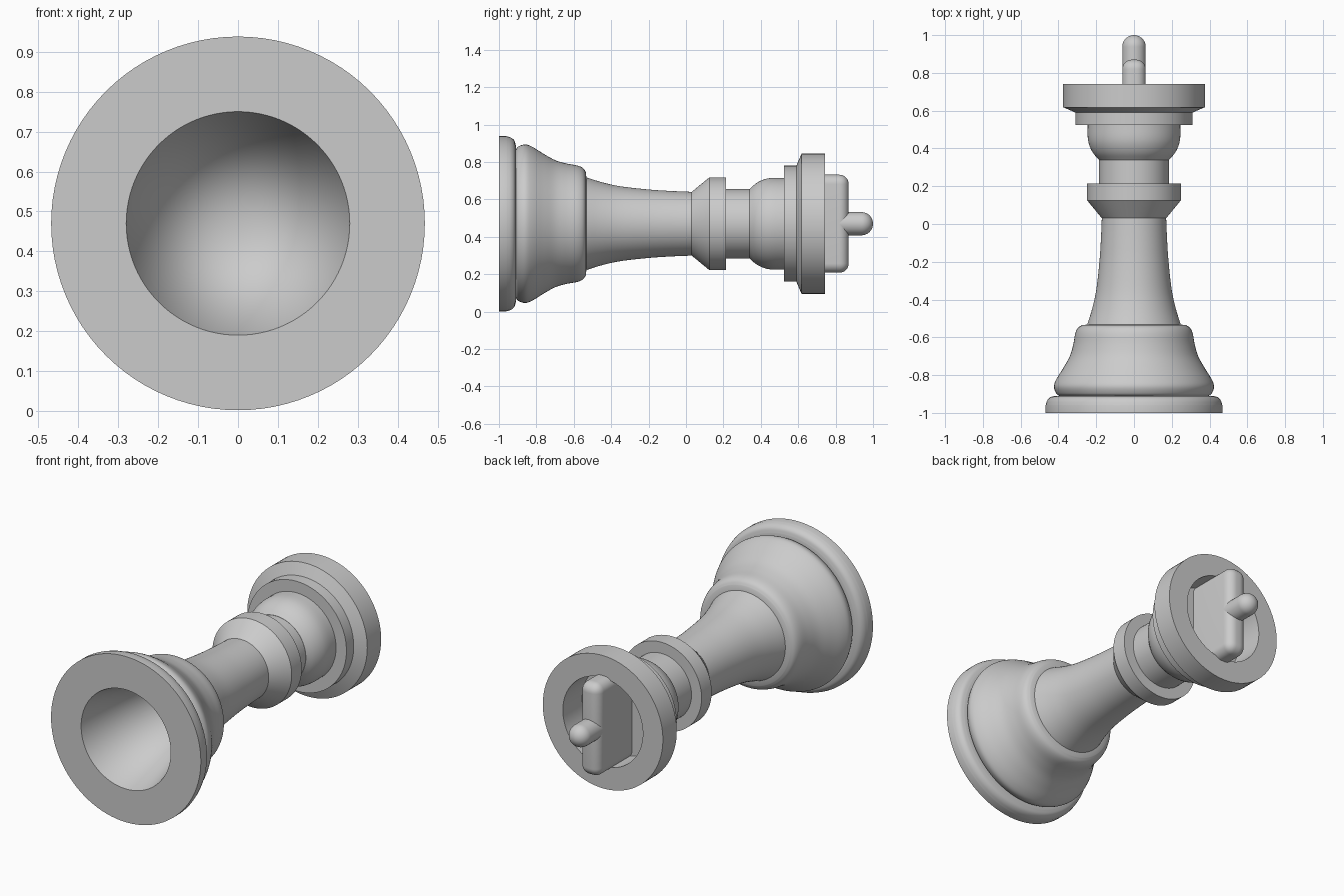
import bpy, bmesh, math
from mathutils import Vector, Matrix

cube = bpy.data.objects.get("Cube")
if cube:
    bpy.data.objects.remove(cube, do_unlink=True)

AXIS_Z = 0.47
SIDES = 96

grey = bpy.data.materials.new("plain grey")
grey.use_nodes = True
COLOUR = (0.6, 0.6, 0.6, 1)
grey.diffuse_color = COLOUR
grey.node_tree.nodes["Principled BSDF"].inputs["Base Color"].default_value = COLOUR


def finish(name, bm, angle=30):
    """Turn a bmesh into a smooth shaded object."""
    bmesh.ops.recalc_face_normals(bm, faces=bm.faces)
    mesh = bpy.data.meshes.new(name)
    bm.to_mesh(mesh)
    bm.free()
    obj = bpy.data.objects.new(name, mesh)
    bpy.context.collection.objects.link(obj)
    mesh.materials.append(grey)
    bpy.ops.object.select_all(action="DESELECT")
    obj.select_set(True)
    bpy.context.view_layer.objects.active = obj
    bpy.ops.object.shade_smooth_by_angle(angle=math.radians(angle))
    return obj


def smooth_path(points, steps=5):
    """Catmull-Rom curve through (y, radius) points."""
    p = [Vector(q) for q in points]
    p = [2 * p[0] - p[1]] + p + [2 * p[-1] - p[-2]]
    out = []
    for a, b, c, d in zip(p, p[1:], p[2:], p[3:]):
        for i in range(steps):
            t = i / steps
            out.append(0.5 * (2 * b + (c - a) * t + (2 * a - 5 * b + 4 * c - d) * t ** 2
                              + (3 * b - a - 3 * c + d) * t ** 3))
    return [tuple(v) for v in out + [p[-2]]]


def lathe(name, profile):
    """Spin a (y, radius) profile around the long axis."""
    bm = bmesh.new()
    verts = [bm.verts.new((r, y, AXIS_Z)) for y, r in profile]
    edges = [bm.edges.new(pair) for pair in zip(verts, verts[1:])]
    bmesh.ops.spin(bm, geom=verts + edges, cent=(0, 0, AXIS_Z), axis=(0, 1, 0),
                   angle=math.tau, steps=SIDES, use_merge=True)
    bmesh.ops.remove_doubles(bm, verts=bm.verts, dist=0.0002)
    return finish(name, bm)


# Foot with its hollow cone underneath
rim = smooth_path([(-0.96, 0.468), (-0.935, 0.46), (-0.918, 0.445), (-0.91, 0.42)])
lathe("foot", [(-0.05, 0), (-1, 0.28), (-1, 0.468)] + rim + [(-0.91, 0.39)])

# Bell shaped base
lathe("bell", smooth_path([
    (-0.91, 0.395), (-0.897, 0.412), (-0.86, 0.424), (-0.82, 0.41), (-0.76, 0.373),
    (-0.7, 0.34), (-0.64, 0.322), (-0.58, 0.311), (-0.55, 0.297), (-0.535, 0.275)])
    + [(-0.532, 0.24)])

# Flared stem
lathe("stem", smooth_path([
    (-0.54, 0.25), (-0.45, 0.222), (-0.35, 0.2), (-0.2, 0.183), (-0.08, 0.175), (0.04, 0.17)]))

# Collar and neck
lathe("collar", [(0.03, 0.165), (0.03, 0.17), (0.125, 0.248), (0.215, 0.248), (0.215, 0.18)])
lathe("neck", [(0.21, 0.185), (0.345, 0.185)])

# Rounded head
lathe("head", [(0.34, 0.18)] + smooth_path([
    (0.34, 0.186), (0.375, 0.216), (0.415, 0.236), (0.46, 0.245), (0.53, 0.245)]))

# Crown ring with a round recess
lathe("crown", [(0.525, 0.23), (0.525, 0.31), (0.59, 0.31), (0.618, 0.375),
                (0.742, 0.375), (0.742, 0.25), (0.57, 0.25), (0.57, 0)])

# Upright slab with rounded outer edges
bm = bmesh.new()
bmesh.ops.create_cube(bm, size=1, matrix=Matrix.Translation((0, 0.715, AXIS_Z))
                      @ Matrix.Diagonal((0.124, 0.31, 0.524, 1)))
outer = [e for e in bm.edges if any(v.co.y > 0.75 for v in e.verts)]
bmesh.ops.bevel(bm, geom=outer, offset=0.05, segments=8, profile=0.5, affect="EDGES")
finish("crown_slab", bm)

# Round ended pin
dome = [(0.938 + 0.062 * math.sin(a), 0.062 * math.cos(a))
        for a in (i * math.pi / 24 for i in range(13))]
lathe("crown_pin", [(0.75, 0.062)] + dome)
